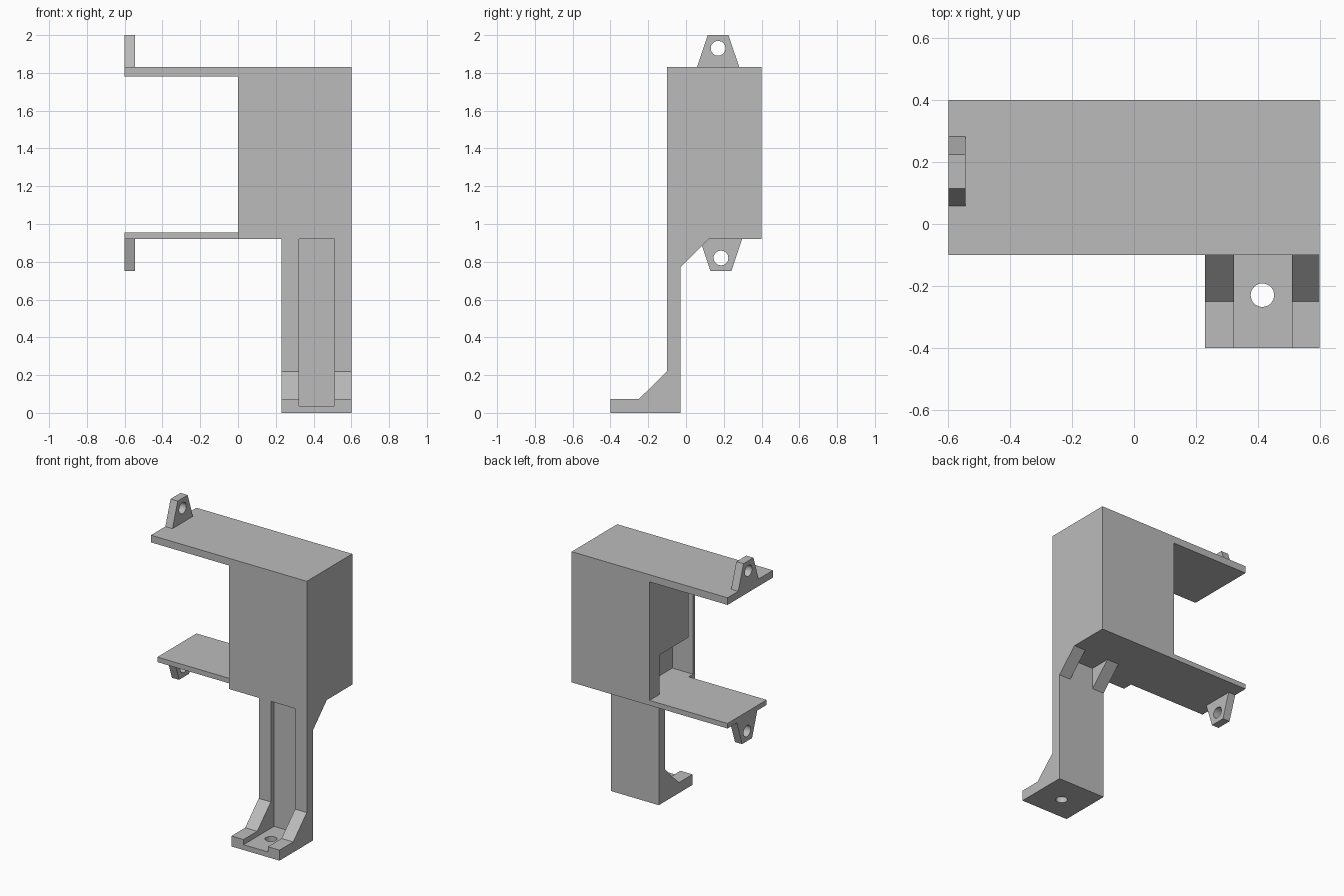
import bpy, bmesh, math
from mathutils import Vector

cube = bpy.data.objects.get("Cube")
if cube:
    bpy.data.objects.remove(cube, do_unlink=True)

grey = bpy.data.materials.new("plain grey")
grey.use_nodes = True
colour = (0.5, 0.5, 0.5, 1)
grey.diffuse_color = colour
grey.node_tree.nodes["Principled BSDF"].inputs["Base Color"].default_value = colour


def prism(name, profile, x0, x1):
    """Extrude a side profile of (y, z) points from x0 to x1."""
    bm = bmesh.new()
    face = bm.faces.new([bm.verts.new((x0, y, z)) for y, z in profile])
    new = bmesh.ops.extrude_face_region(bm, geom=[face])["geom"]
    verts = [v for v in new if isinstance(v, bmesh.types.BMVert)]
    bmesh.ops.translate(bm, verts=verts, vec=(x1 - x0, 0, 0))
    bmesh.ops.recalc_face_normals(bm, faces=bm.faces)
    mesh = bpy.data.meshes.new(name)
    bm.to_mesh(mesh)
    bm.free()
    mesh.materials.append(grey)
    obj = bpy.data.objects.new(name, mesh)
    bpy.context.collection.objects.link(obj)
    return obj


def box(name, x0, x1, y0, y1, z0, z1):
    return prism(name, [(y0, z0), (y1, z0), (y1, z1), (y0, z1)], x0, x1)


def cylinder(centre, radius, rotation):
    bpy.ops.mesh.primitive_cylinder_add(vertices=32, radius=radius, depth=0.3,
                                        location=centre, rotation=rotation)
    obj = bpy.context.object
    obj.data.materials.append(grey)
    return obj


def cut(obj, cutter):
    """Subtract the cutter, then remove it."""
    cutter.hide_render = True
    mod = obj.modifiers.new("cut", 'BOOLEAN')
    mod.operation = 'DIFFERENCE'
    mod.solver = 'EXACT'
    mod.object = cutter
    bpy.context.view_layer.objects.active = obj
    bpy.ops.object.modifier_apply(modifier=mod.name)
    bpy.data.objects.remove(cutter, do_unlink=True)


# Main block, with a slot behind its front wall and a notch at the open side
body = box("body", 0, 0.6, -0.1, 0.4, 0.92, 1.83)
cut(body, box("slot_cutter", -0.1, 0.16, -0.078, -0.03, 0.955, 1.78))
cut(body, box("notch_cutter", -0.1, 0.16, -0.078, 0.29, 0.955, 1.23))

# Overhanging plates
box("top_plate", -0.6, 0, -0.1, 0.4, 1.78, 1.83)
box("bottom_plate", -0.6, 0, -0.03, 0.4, 0.92, 0.955)

# Drilled tabs on the ends of the plates
for name, base_z, tip_z, mid, hole_z in (("upper_tab", 1.83, 2.0, 0.17, 1.93),
                                         ("lower_tab", 0.92, 0.75, 0.185, 0.82)):
    tab = prism(name, [(mid - 0.112, base_z), (mid + 0.112, base_z),
                       (mid + 0.055, tip_z), (mid - 0.055, tip_z)], -0.6, -0.545)
    cut(tab, cylinder((-0.57, mid, hole_z), 0.039, (0, math.pi / 2, 0)))

# Side rails of the leg, with braces at the foot and under the body
rail = [(-0.4, 0), (-0.03, 0), (-0.03, 0.77), (0.12, 0.92), (-0.1, 0.92),
        (-0.1, 0.22), (-0.25, 0.073), (-0.4, 0.073)]
prism("left_leg_rail", rail, 0.51, 0.6)
prism("right_leg_rail", rail, 0.23, 0.323)

# Recessed leg web and drilled foot between the rails
web = prism("leg_web", [(-0.4, 0), (-0.03, 0), (-0.03, 0.92), (-0.065, 0.92),
                        (-0.065, 0.037), (-0.4, 0.037)], 0.323, 0.51)
cut(web, cylinder((0.415, -0.23, 0), 0.038, (0, 0, 0)))
